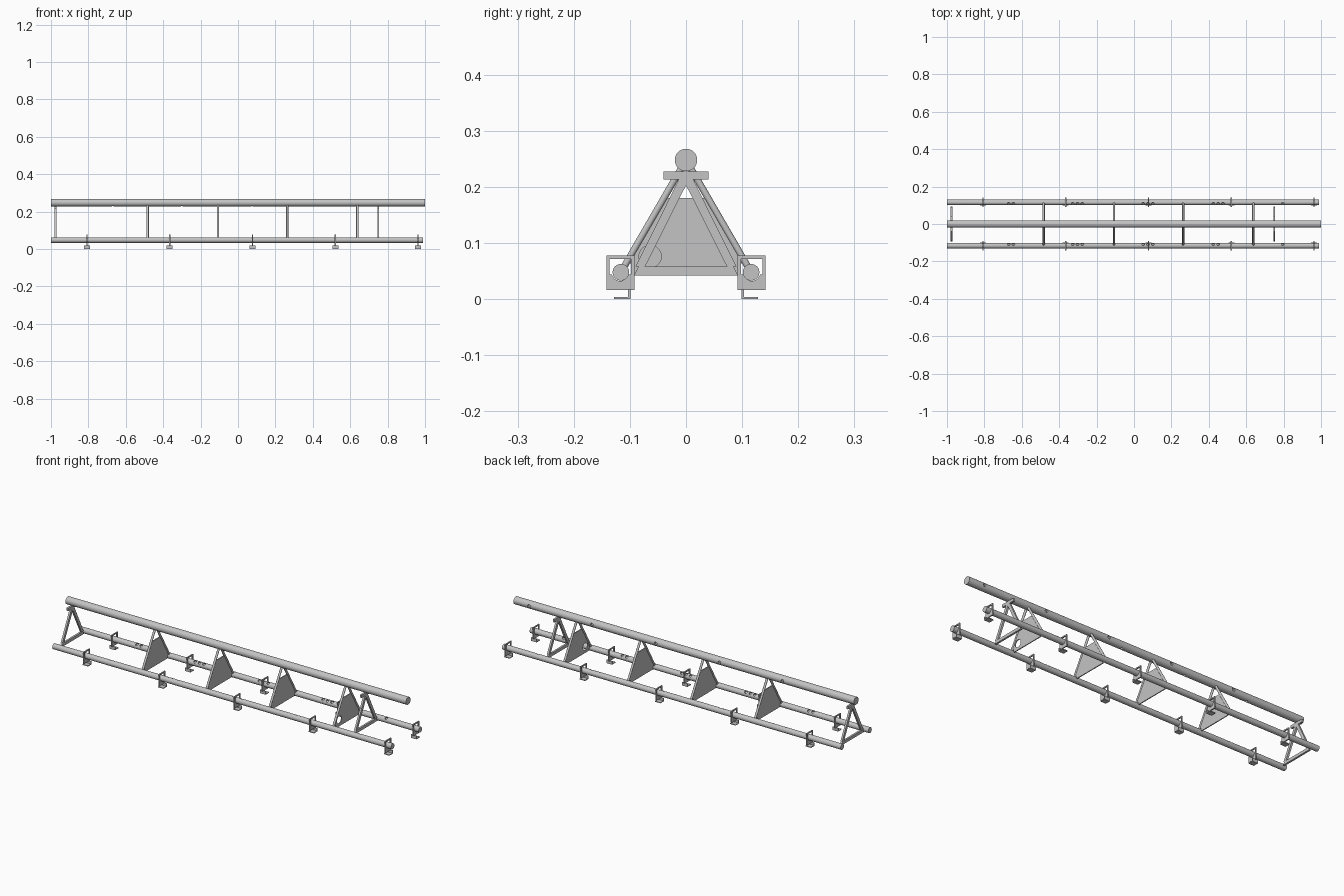
import bpy, bmesh, math
from mathutils import Vector

cube = bpy.data.objects.get("Cube")
if cube:
    bpy.data.objects.remove(cube, do_unlink=True)

steel = bpy.data.materials.new("grey_steel")
steel.use_nodes = True
STEEL = (0.55, 0.55, 0.55, 1)
steel.diffuse_color = STEEL
steel.node_tree.nodes["Principled BSDF"].inputs["Base Color"].default_value = STEEL

TOP = Vector((0, 0, 0.248))        # upper tube axis
LOW_Y, LOW_Z = 0.116, 0.048        # lower tube axes
TOP_R, LOW_R = 0.02, 0.0148


def finish(name, bm, smooth=False):
    bmesh.ops.recalc_face_normals(bm, faces=bm.faces[:])
    me = bpy.data.meshes.new(name)
    bm.to_mesh(me)
    bm.free()
    me.materials.append(steel)
    ob = bpy.data.objects.new(name, me)
    bpy.context.collection.objects.link(ob)
    if smooth:
        shade(ob)
    return ob


def shade(ob):
    bpy.ops.object.select_all(action='DESELECT')
    ob.select_set(True)
    bpy.context.view_layer.objects.active = ob
    bpy.ops.object.shade_smooth_by_angle(angle=math.radians(35))


def add_rod(bm, a, b, r, n=24):
    """Closed cylinder from a to b."""
    a, b = Vector(a), Vector(b)
    d = b - a
    res = bmesh.ops.create_cone(bm, cap_ends=True, segments=n, radius1=r,
                                radius2=r, depth=d.length)
    rot = d.to_track_quat('Z', 'Y')
    for v in res["verts"]:
        v.co = rot @ v.co + (a + b) / 2


def add_prism(bm, pts, x, thick):
    """Profile in y, z given a thickness along x."""
    front = [bm.verts.new((x + thick / 2, y, z)) for y, z in pts]
    back = [bm.verts.new((x - thick / 2, y, z)) for y, z in pts]
    bm.faces.new(front)
    bm.faces.new(back[::-1])
    for i in range(len(pts)):
        j = (i + 1) % len(pts)
        bm.faces.new((front[i], back[i], back[j], front[j]))


def cut(ob, rods):
    """Drill rods (a, b, radius) out of an object."""
    bm = bmesh.new()
    for a, b, r in rods:
        add_rod(bm, a, b, r, 20)
    cutter = finish("hole_cutter", bm)
    cutter.hide_render = True
    mod = ob.modifiers.new("holes", 'BOOLEAN')
    mod.operation, mod.solver, mod.object = 'DIFFERENCE', 'EXACT', cutter
    bpy.ops.object.select_all(action='DESELECT')
    ob.select_set(True)
    bpy.context.view_layer.objects.active = ob
    bpy.ops.object.modifier_apply(modifier=mod.name)
    bpy.data.objects.remove(cutter, do_unlink=True)


# Upper tube with holes in its back side and underside
bm = bmesh.new()
add_rod(bm, (-1, 0, TOP.z), (1, 0, TOP.z), TOP_R, 40)
top_tube = finish("upper_tube", bm)
rods = []
for x in (-0.58, -0.21, 0.165, 0.54, 0.91):
    rods.append(((x, 0.011, TOP.z), (x, 0.04, TOP.z), 0.008))
for x in (-0.67, -0.3, 0.075, 0.45):
    rods.append(((x, 0, TOP.z - 0.011), (x, 0, TOP.z - 0.04), 0.007))
cut(top_tube, rods)
shade(top_tube)

# Lower tubes with groups of holes facing the upper tube
hole_x = [-0.67, -0.645, 0.795]
for c in (-0.302, 0.075, 0.45):
    hole_x += [c - 0.026, c, c + 0.026]
for side, label in ((-1, "front"), (1, "back")):
    bm = bmesh.new()
    axis = Vector((0, side * LOW_Y, LOW_Z))
    add_rod(bm, axis + Vector((-1, 0, 0)), axis + Vector((0.99, 0, 0)), LOW_R, 32)
    tube = finish(label + "_lower_tube", bm)
    d = (TOP - axis).normalized()
    rods = [(axis + Vector((x, 0, 0)) + d * 0.007,
             axis + Vector((x, 0, 0)) + d * 0.03, 0.0075) for x in hole_x]
    cut(tube, rods)
    shade(tube)

# Bulkheads: web plate with an off-centre hole, plus two struts
for i, x in enumerate((-0.483, -0.107, 0.263, 0.638)):
    bm = bmesh.new()
    right = [(0.093, 0.042), (0.1, 0.068), (0.036, 0.18)]
    add_prism(bm, right + [(-y, z) for y, z in reversed(right)], x, 0.005)
    plate = finish("web_plate_%d" % (i + 1), bm)
    hy = 0.064 if i % 2 == 0 else -0.064
    cut(plate, [((x - 0.03, hy, 0.076), (x + 0.03, hy, 0.076), 0.02)])
    shade(plate)
    bm = bmesh.new()
    for s in (-1, 1):
        low = Vector((x, s * LOW_Y, LOW_Z))
        up = Vector((x, 0, TOP.z))
        d = (up - low).normalized()
        add_rod(bm, low + d * 0.01, up - d * 0.014, 0.006, 16)
    finish("bulkhead_struts_%d" % (i + 1), bm, True)

# Open triangular end frames with a cap bar
for x, label in ((-0.975, "right"), (0.75, "left")):
    bm = bmesh.new()
    add_prism(bm, [(-0.093, 0.042), (0.093, 0.042), (0.085, 0.058), (-0.085, 0.058)], x, 0.01)
    for s in (-1, 1):
        add_prism(bm, [(s * 0.073, 0.058), (s * 0.09, 0.058), (s * 0.013, 0.213),
                       (0, 0.213), (0, 0.203)], x, 0.01)
    add_prism(bm, [(-0.04, 0.213), (0.04, 0.213), (0.04, 0.228), (-0.04, 0.228)], x, 0.01)
    finish(label + "_end_frame", bm)

# Mounting brackets: saddle plate with a window, standing on an angle foot
half = [(0, 0.016), (0.025, 0.016), (0.025, 0.078), (0, 0.078),
        (0, 0.072), (0.019, 0.072), (0.019, 0.044)]
for k in range(7):
    a = math.radians(-15 - 75 * k / 6)
    half.append((0.0155 * math.cos(a), LOW_Z + 0.0155 * math.sin(a)))
for side, label in ((-1, "front"), (1, "back")):
    for i, x in enumerate((-0.808, -0.365, 0.077, 0.52, 0.963)):
        bm = bmesh.new()
        for m in (-1, 1):
            add_prism(bm, [(side * 0.117 + m * y, z) for y, z in half], x, 0.006)
        foot = [(0.099, 0), (0.128, 0), (0.128, 0.004), (0.103, 0.004),
                (0.103, 0.018), (0.099, 0.018)]
        add_prism(bm, [(side * y, z) for y, z in foot], x, 0.032)
        finish("%s_bracket_%d" % (label, i + 1), bm)
